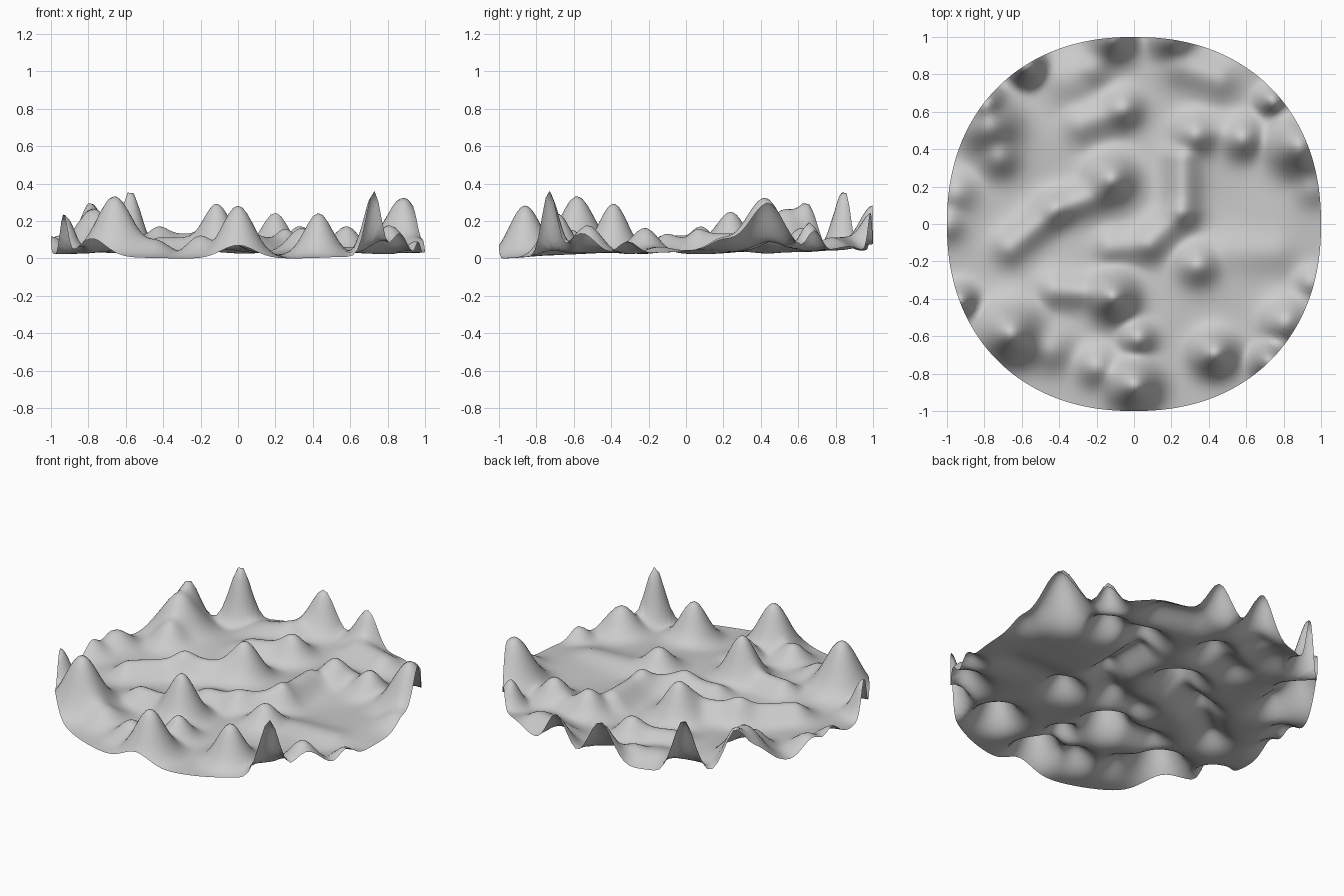
import bpy, bmesh, math

# Round hills: x, y, height, radius
HILLS = [
    (0, -.86, .29, .085), (-.11, -.39, .29, .08), (-.12, .24, .255, .08),
    (-.66, -.58, .33, .095), (.43, -.69, .25, .075), (.88, .42, .32, .10),
    (-.77, .53, .27, .10), (-.79, .65, .28, .06), (-.575, .845, .37, .06),
    (.73, -.735, .37, .055), (-.93, -.41, .245, .055), (-.11, 1.0, .28, .075),
    (.2, 1.0, .255, .075), (.58, .46, .18, .07), (.74, .66, .2, .05),
    (.81, -.525, .185, .075), (.34, -.22, .17, .07), (.33, .48, .18, .07),
    (-.06, .62, .15, .07), (-.72, .36, .16, .07), (-1.0, 0, .125, .06),
    (-.95, .17, .13, .07), (.02, -.61, .16, .06), (.62, .95, .08, .12),
    (.95, -.31, .1, .05), (-.2, -.76, .13, .07), (.44, .5, .1, .06),
    (-.35, .78, .1, .1),
]
# Long ridges: x1, y1, x2, y2, height, radius
RIDGES = [
    (-.66, -.12, -.42, .08, .13, .065), (-.42, .08, -.2, .16, .14, .065),
    (-.42, -.35, -.15, -.37, .12, .06), (.26, .34, .26, .08, .14, .065),
    (.24, .05, .08, -.1, .12, .065), (.08, -.1, -.12, -.12, .1, .06),
    (-.06, .62, -.28, .54, .11, .07), (.25, .85, .45, .78, .12, .08),
    (-.12, .98, -.22, .84, .12, .07), (.5, -.16, .75, -.14, .07, .07),
    (-.68, -.6, -.45, -.66, .11, .08), (.9, .42, .95, .2, .12, .07),
]


def dist2(x, y, x1, y1, x2, y2):
    dx, dy = x2 - x1, y2 - y1
    t = ((x - x1) * dx + (y - y1) * dy) / (dx * dx + dy * dy)
    t = max(0, min(1, t))
    return (x - x1 - t * dx) ** 2 + (y - y1 - t * dy) ** 2


def height(x, y):
    # Gentle base that fades to zero at the front edge
    fade = 1 / (1 + math.exp(-7 * (y + .75)))
    base = fade * (.04 + .012 * math.sin(7 * x + 2) * math.sin(8 * y + 1))
    total = 0
    for hx, hy, h, s in HILLS:
        g = (h - base) * math.exp(-((x - hx) ** 2 + (y - hy) ** 2) / (2 * s * s))
        total += g * g
    for *seg, h, s in RIDGES:
        g = (h - base) * math.exp(-dist2(x, y, *seg) / (2 * s * s))
        total += g * g
    return base + math.sqrt(total)


# Open terrain sheet with a slightly squared round outline
RINGS, SEGS = 72, 216
bm = bmesh.new()
centre = bm.verts.new((0, 0, height(0, 0)))
rings = []
for i in range(1, RINGS + 1):
    ring = []
    for j in range(SEGS):
        a = math.tau * j / SEGS
        c, s = math.cos(a), math.sin(a)
        r = i / RINGS * (abs(c) ** 2.2 + abs(s) ** 2.2) ** (-1 / 2.2)
        ring.append(bm.verts.new((r * c, r * s, height(r * c, r * s))))
    rings.append(ring)
for j in range(SEGS):
    k = (j + 1) % SEGS
    bm.faces.new((centre, rings[0][j], rings[0][k]))
    for inner, outer in zip(rings, rings[1:]):
        bm.faces.new((inner[j], outer[j], outer[k], inner[k]))
low = min(v.co.z for v in bm.verts)
for v in bm.verts:
    v.co.z -= low
for f in bm.faces:
    f.smooth = True

mesh = bpy.data.meshes.new("terrain")
bm.to_mesh(mesh)
bm.free()
bpy.context.collection.objects.link(bpy.data.objects.new("terrain", mesh))
